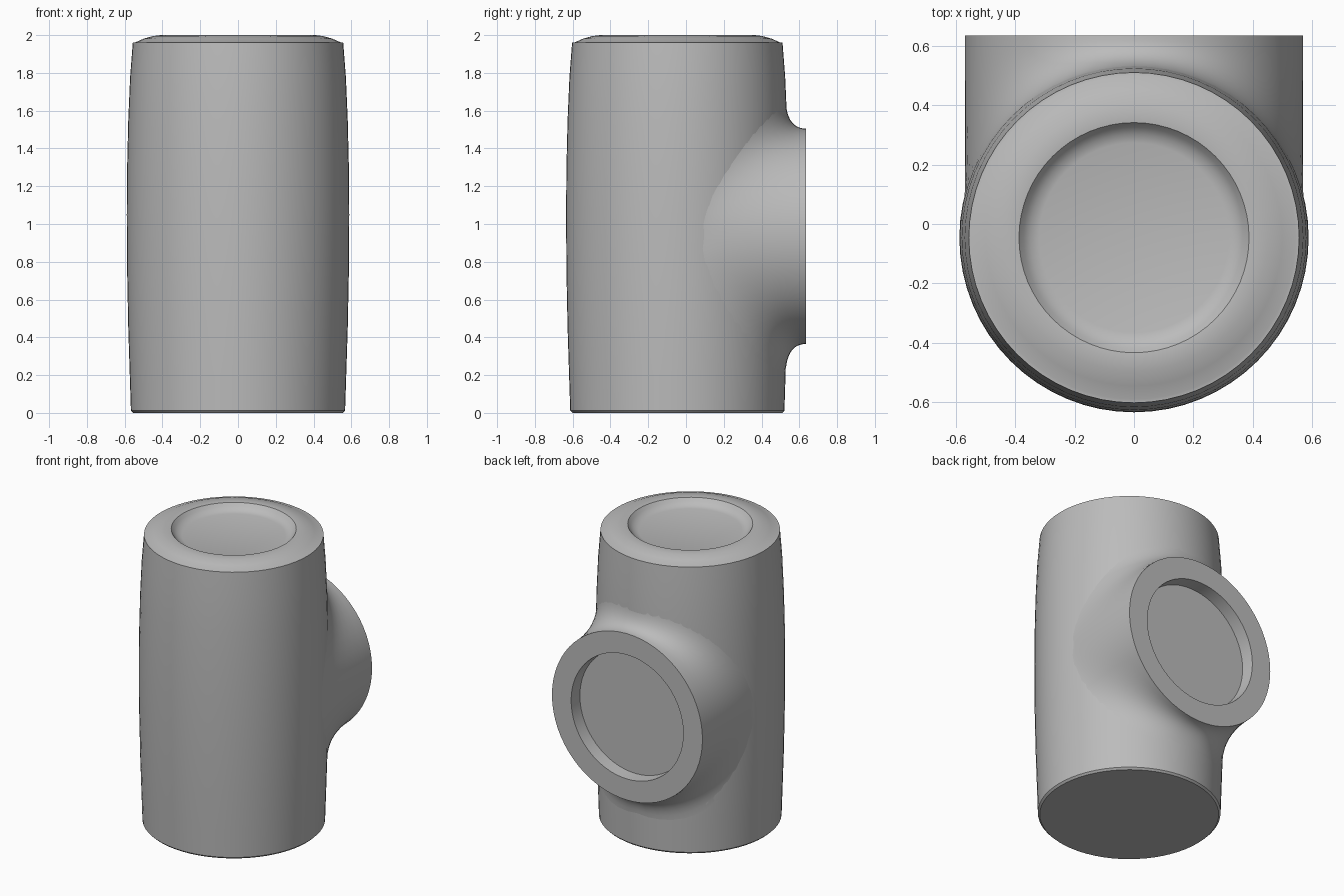
import bpy, bmesh
from math import sin, cos, asin, pi, radians
from mathutils import Vector

cube = bpy.data.objects.get("Cube")
if cube:
    bpy.data.objects.remove(cube)

AXIS_Y = -0.046      # centre line of the upright body
PORT_Z = 0.935       # height of the side port
PORT_R = 0.57
BACK_Y = 0.636
BODY_R = 0.587

grey = bpy.data.materials.new("plain grey")
grey.use_nodes = True
grey.diffuse_color = (0.5, 0.5, 0.5, 1)
grey.node_tree.nodes["Principled BSDF"].inputs["Base Color"].default_value = (0.5, 0.5, 0.5, 1)


def loft(name, rings, cap_start, cap_end):
    """Skin closed rings of points, in order, into one object."""
    bm = bmesh.new()
    loops = [[bm.verts.new(p) for p in ring] for ring in rings]
    n = len(loops[0])
    for a, b in zip(loops, loops[1:]):
        for i in range(n):
            j = (i + 1) % n
            bm.faces.new((a[i], a[j], b[j], b[i]))
    if cap_start:
        bm.faces.new(loops[0][::-1])
    if cap_end:
        bm.faces.new(loops[-1])
    mesh = bpy.data.meshes.new(name)
    bm.to_mesh(mesh)
    bm.free()
    mesh.materials.append(grey)
    obj = bpy.data.objects.new(name, mesh)
    bpy.context.collection.objects.link(obj)
    bpy.ops.object.select_all(action='DESELECT')
    obj.select_set(True)
    bpy.context.view_layer.objects.active = obj
    bpy.ops.object.shade_smooth_by_angle(angle=radians(30))
    return obj


def angles(n):
    return [2 * pi * i / n for i in range(n)]


# Barrel body with a domed lip and a shallow dish in the top
profile = [(0.555, 0), (0.567, 0.012), (0.573, 0.2), (0.581, 0.45), (0.587, 0.75),
           (0.589, 1.05), (0.587, 1.3), (0.581, 1.55), (0.571, 1.78), (0.557, 1.96),
           (0.545, 1.961), (0.5, 1.981), (0.45, 1.995), (0.41, 2.0), (0.388, 1.998),
           (0.372, 1.978), (0.35, 1.96), (0.32, 1.952)]
loft("body", [[(r * cos(a), AXIS_Y + r * sin(a), z) for a in angles(64)]
              for r, z in profile], True, True)


# Side port: each strip curves from the body out to the round rim
def on_body(phi, z, r=BODY_R):
    return Vector((r * sin(phi), AXIS_Y + r * cos(phi), z))


def flare(a, t):
    c, s = cos(a), sin(a)
    phi = asin(PORT_R / BODY_R * c)
    diagonal = abs(s * c) * 2
    rim = Vector((PORT_R * c, BACK_Y, PORT_Z + PORT_R * s))
    corner = on_body(phi, PORT_Z + PORT_R * s)
    drop = (0.13 + 0.06 * diagonal) * s
    end_phi = phi + 0.24 * diagonal * (1 if c > 0 else -1)
    end = on_body(end_phi, PORT_Z + PORT_R * s + drop, BODY_R - 0.012 * abs(s))
    return end * (1 - t) ** 2 + corner * 2 * t * (1 - t) + rim * t * t


def circle(r, y):
    return [(r * cos(a), y, PORT_Z + r * sin(a)) for a in reversed(angles(64))]


STEPS = 10
rings = [[flare(a, k / STEPS) for a in reversed(angles(64))] for k in range(STEPS + 1)]
rings += [circle(0.425, BACK_Y), circle(0.42, 0.548)]
loft("side_port", rings, False, True)
